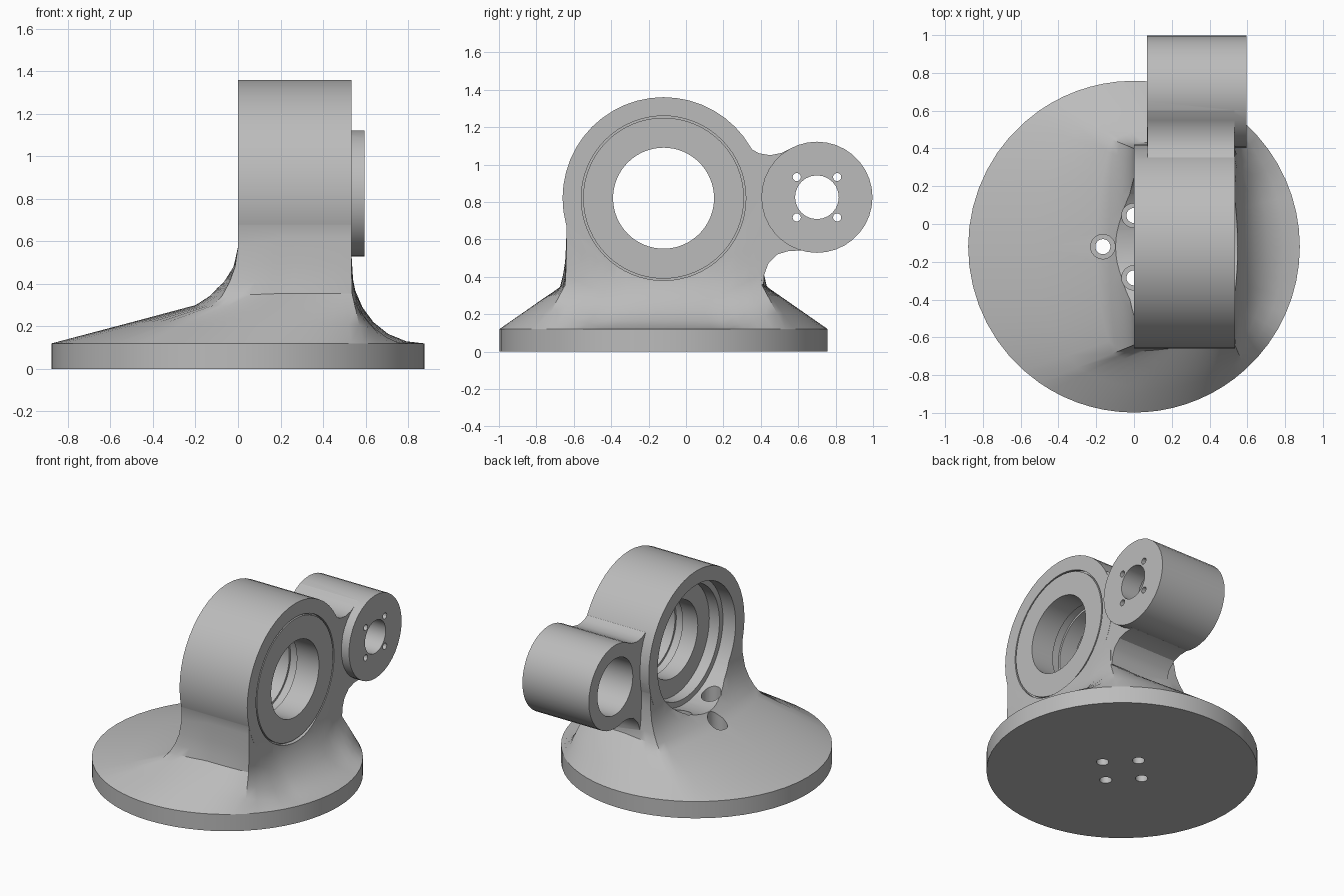
import bpy, bmesh, math
from math import sin, cos, radians
from mathutils import Matrix

cube = bpy.data.objects.get("Cube")
if cube:
    bpy.data.objects.remove(cube)

grey = bpy.data.materials.new("plain grey")
grey.use_nodes = True
grey.diffuse_color = (0.5, 0.5, 0.5, 1)
grey.node_tree.nodes["Principled BSDF"].inputs["Base Color"].default_value = (0.5, 0.5, 0.5, 1)

CY, CZ = -0.12, 0.82      # hub axis
TY, TZ = 0.70, 0.825      # tube axis
RIM, FRONT, HALF = 0.878, 0.534, 0.52


def finish(name, bm):
    bmesh.ops.recalc_face_normals(bm, faces=bm.faces)
    mesh = bpy.data.meshes.new(name)
    bm.to_mesh(mesh)
    bm.free()
    mesh.materials.append(grey)
    ob = bpy.data.objects.new(name, mesh)
    bpy.context.collection.objects.link(ob)
    return ob


def cylinder(name, axis, r, a, b, u, v, n=40):
    """Cylinder from a to b on the x axis (at y=u, z=v) or the z axis (at x=u, y=v)."""
    bm = bmesh.new()
    mid = (a + b) / 2
    if axis == "x":
        m = Matrix.Translation((mid, u, v)) @ Matrix.Rotation(radians(90), 4, "Y")
    else:
        m = Matrix.Translation((u, v, mid))
    bmesh.ops.create_cone(bm, cap_ends=True, segments=n, radius1=r, radius2=r,
                          depth=b - a, matrix=m)
    return finish(name, bm)


def skin(bm, rings, closed=False):
    n = len(rings[0])
    pairs = list(zip(rings, rings[1:])) + ([(rings[-1], rings[0])] if closed else [])
    for lo, hi in pairs:
        for i in range(n):
            j = (i + 1) % n
            bm.faces.new((lo[i], lo[j], hi[j], hi[i]))


def combine(target, tool, operation):
    mod = target.modifiers.new(operation, "BOOLEAN")
    mod.operation, mod.object, mod.solver = operation, tool, "EXACT"
    bpy.context.view_layer.objects.active = target
    bpy.ops.object.modifier_apply(modifier=mod.name)
    bpy.data.objects.remove(tool)


def smooth(ob):
    bpy.ops.object.select_all(action="DESELECT")
    ob.select_set(True)
    bpy.context.view_layer.objects.active = ob
    bpy.ops.object.shade_smooth_by_angle(angle=radians(28))


# Slope paths from rim to pedestal: (fraction inward, height)
LEFT = [(0, .12), (.4, .213), (.77, .30), (.85, .345), (.92, .41), (.97, .48), (1, .58), (1, .8)]
SIDE = [(0, .12), (.35, .207), (.65, .282), (.95, .355), (.975, .41), (1, .5), (1, .62), (1, .8)]
COVE = [(0, .12), (.25, .13), (.5, .165), (.7, .22), (.85, .29), (.95, .37), (1, .46), (1, .8)]


def pedestal():
    # Four sectors: round rim below, rectangular pedestal above
    a, b = 47.8, 124.8
    x0, x1 = 0.001, FRONT
    sectors = [(-a, a, (x1, -HALF), (x1, HALF), "cove"), (a, b, (x1, HALF), (x0, HALF), "back"),
               (b, 360 - b, (x0, HALF), (x0, -HALF), "left"),
               (360 - b, 360 - a, (x0, -HALF), (x1, -HALF), "front")]
    columns = []
    for start, end, p, q, kind in sectors:
        n = 16
        for i in range(n):
            t = i / n
            ang = radians(start + (end - start) * t)
            rim = (RIM * cos(ang), RIM * sin(ang))
            top = (p[0] + (q[0] - p[0]) * t, p[1] + (q[1] - p[1]) * t)
            if kind == "left":
                other, w = LEFT, 1
            elif kind == "cove":
                other, w = COVE, min(1, 4 * min(t, 1 - t))
            else:
                u = t if kind == "front" else 1 - t
                other, w = LEFT, max(0, 1 - u / .4)
            col = [(rim[0], rim[1] + CY, 0)]
            for (f0, z0), (f1, z1) in zip(SIDE, other):
                f, z = f0 + (f1 - f0) * w, z0 + (z1 - z0) * w
                col.append((rim[0] + (top[0] - rim[0]) * f,
                            rim[1] + (top[1] - rim[1]) * f + CY, z))
            columns.append(col)
    bm = bmesh.new()
    rings = [[bm.verts.new(c[k]) for c in columns] for k in range(len(columns[0]))]
    skin(bm, rings)
    bm.faces.new(rings[0])
    bm.faces.new(rings[-1])
    return finish("base_body", bm)


def neck():
    # Filleted web between the hub and the tube
    outline = [(.1, 1.1), (.30, 1.145), (.345, 1.085), (.39, 1.06), (.45, 1.05), (.51, 1.062),
               (.60, 1.105), (.70, .95), (.70, .6), (.62, .54), (.55, .538), (.49, .52),
               (.44, .47), (.418, .41), (.415, .36), (.1, .34)]
    bm = bmesh.new()
    rings = [[bm.verts.new((x, y, z)) for y, z in outline] for x in (.072, FRONT - .001)]
    skin(bm, rings)
    for r in rings:
        bm.faces.new(r)
    return finish("neck", bm)


# Main casting
body = pedestal()
combine(body, cylinder("hub", "x", .54, 0, .535, CY, CZ, 48), "UNION")
combine(body, neck(), "UNION")
combine(body, cylinder("tube", "x", .297, .07, .595, TY, TZ, 36), "UNION")

# Bores in the hub and the tube
combine(body, cylinder("hub_bore", "x", .44, -.6, .7, CY, CZ, 64), "DIFFERENCE")
combine(body, cylinder("tube_recess", "x", .2, -.1, .45, TY, TZ, 36), "DIFFERENCE")
combine(body, cylinder("tube_bore", "x", .117, .4, .7, TY, TZ, 24), "DIFFERENCE")
for sy in (-1, 1):
    for sz in (-1, 1):
        combine(body, cylinder("screw_hole", "x", .022, .4, .7, TY + sy * .108,
                               TZ + sz * .108, 12), "DIFFERENCE")

# Counterbored mounting holes through the base
for k in range(4):
    x, y = .165 * cos(k * math.pi / 2), CY + .165 * sin(k * math.pi / 2)
    combine(body, cylinder("counterbore", "z", .065, .13, .5, x, y, 24), "DIFFERENCE")
    combine(body, cylinder("mounting_hole", "z", .04, -.1, .3, x, y, 24), "DIFFERENCE")
smooth(body)

# Stepped bearing ring inside the hub
profile = [(.535, .43), (.535, .27), (.36, .27), (.36, .285), (.30, .285), (.30, .27),
           (.18, .27), (.18, .40), (.10, .40), (.10, .445), (.515, .445), (.515, .43)]
bm = bmesh.new()
steps = 64
rings = [[bm.verts.new((x, CY + r * cos(2 * math.pi * i / steps),
                        CZ + r * sin(2 * math.pi * i / steps))) for i in range(steps)]
         for x, r in profile]
skin(bm, rings, closed=True)
smooth(finish("bearing_ring", bm))
